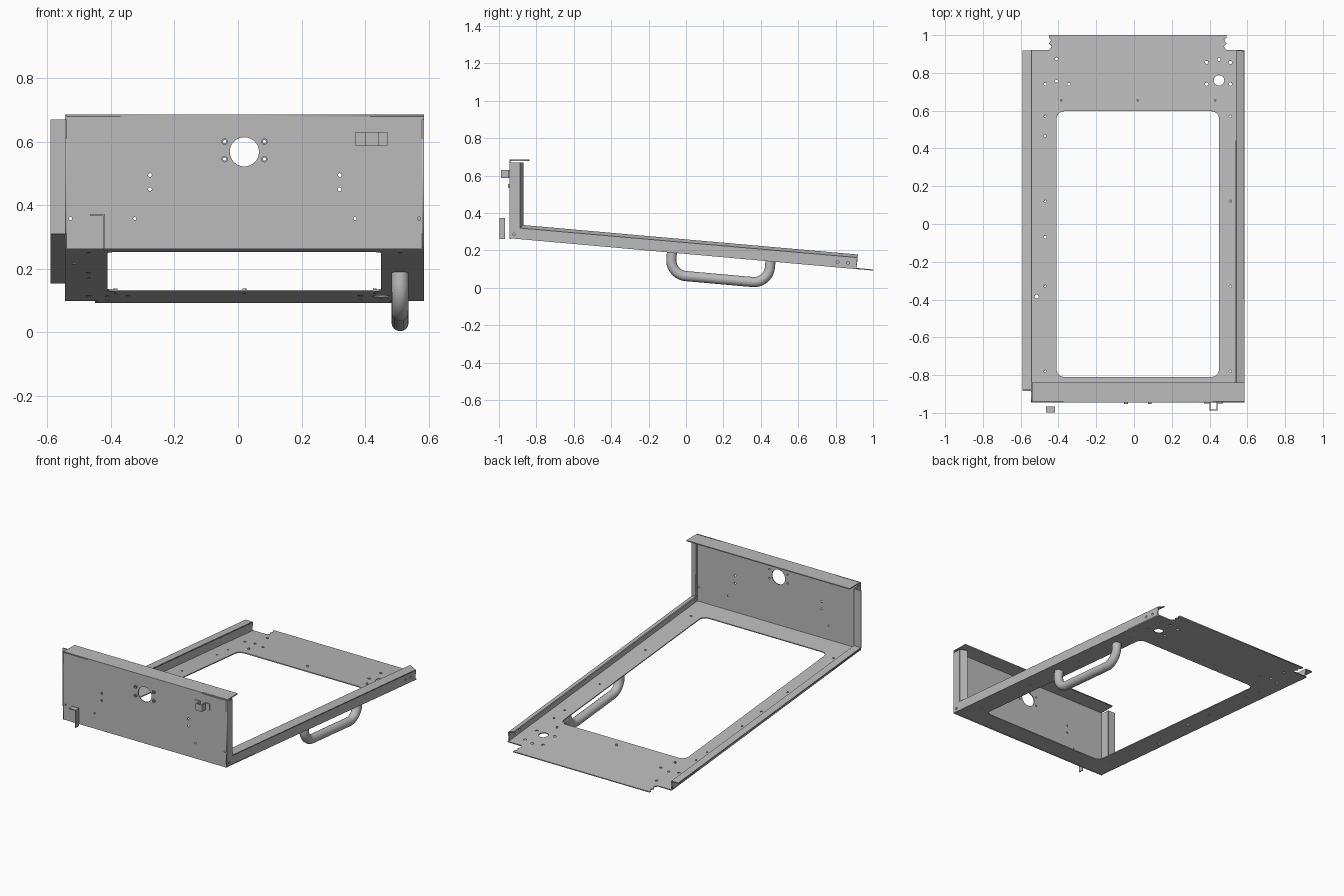
import bpy, bmesh
from math import sin, cos, pi, atan2
from mathutils import Matrix, Vector

cube = bpy.data.objects.get("Cube")
if cube:
    bpy.data.objects.remove(cube)

steel = bpy.data.materials.new("light grey steel")
steel.use_nodes = True
GREY = (0.5, 0.5, 0.5, 1)
steel.diffuse_color = GREY
steel.node_tree.nodes["Principled BSDF"].inputs["Base Color"].default_value = GREY

T = 0.006                     # sheet thickness
FRONT, LOW = -0.945, 0.265    # front bottom edge of the tilted floor
TILT = atan2(-0.165, 1.855)
FLOOR = Matrix.Translation((0, FRONT, LOW)) @ Matrix.Rotation(TILT, 4, 'X')
UPRIGHT = Matrix.Rotation(pi / 2, 4, 'X')


def add(name, mesh):
    mesh.materials.clear()
    mesh.materials.append(steel)
    ob = bpy.data.objects.new(name, mesh)
    bpy.context.collection.objects.link(ob)
    return ob


def circle(x, y, r, n=16):
    return [(x + r * cos(2 * pi * i / n), y + r * sin(2 * pi * i / n)) for i in range(n)]


def rounded(x0, y0, x1, y1, r, n=6):
    pts = []
    for k, (cx, cy) in enumerate([(x1 - r, y1 - r), (x0 + r, y1 - r), (x0 + r, y0 + r), (x1 - r, y0 + r)]):
        for i in range(n + 1):
            a = (k + i / n) * pi / 2
            pts.append((cx + r * cos(a), cy + r * sin(a)))
    return pts


def rect(x0, y0, x1, y1):
    return [(x0, y0), (x1, y0), (x1, y1), (x0, y1)]


def bake(name, curve, matrix):
    """Turn a curve into a plain mesh object placed by the matrix."""
    tmp = bpy.data.objects.new("tmp", curve)
    bpy.context.collection.objects.link(tmp)
    deps = bpy.context.evaluated_depsgraph_get()
    mesh = bpy.data.meshes.new_from_object(tmp.evaluated_get(deps))
    bpy.data.objects.remove(tmp)
    mesh.transform(matrix)
    return add(name, mesh)


def plate(name, loops, matrix, thick=T):
    """Flat sheet: first loop is the outline, the others are holes."""
    cu = bpy.data.curves.new(name, 'CURVE')
    cu.dimensions, cu.fill_mode, cu.extrude = '2D', 'BOTH', thick / 2
    for loop in loops:
        sp = cu.splines.new('POLY')
        sp.points.add(len(loop) - 1)
        for p, (x, y) in zip(sp.points, loop):
            p.co = (x, y, 0, 1)
        sp.use_cyclic_u = True
    return bake(name, cu, matrix)


def folded(name, path_a, path_b):
    """Bent sheet strip between two edge paths."""
    bm = bmesh.new()
    a = [bm.verts.new(p) for p in path_a]
    b = [bm.verts.new(p) for p in path_b]
    for i in range(len(a) - 1):
        bm.faces.new((a[i], a[i + 1], b[i + 1], b[i]))
    mesh = bpy.data.meshes.new(name)
    bm.to_mesh(mesh)
    bm.free()
    ob = add(name, mesh)
    mod = ob.modifiers.new("thickness", 'SOLIDIFY')
    mod.thickness, mod.offset, mod.use_even_offset = T, 0, True
    return ob


def side_plane(x):
    return Matrix(((0, 0, 1, x), (1, 0, 0, 0), (0, 1, 0, 0), (0, 0, 0, 1)))


def along(y):
    return (y - FRONT) * 1.004


# Floor frame with its back tab, window and fixing holes
half_tab = [(-0.45, 0.92), (-0.435, 0.94), (-0.45, 0.955), (-0.437, 0.975), (-0.45, 0.985), (-0.45, 1.0)]
right_tab = [(0.04 - x, y) for x, y in reversed(half_tab)]
outline = [(0.585, 0.92), (0.585, FRONT), (-0.545, FRONT), (-0.545, 0.92)] + half_tab + right_tab
holes = [(0.45, 0.76, 0.028), (-0.515, -0.385, 0.011)]
holes += [(x, y, 0.009) for x in (0.385, 0.51) for y in (0.74, 0.855)]
holes += [(0.45, 0.87, 0.009), (-0.41, 0.875, 0.008), (-0.41, 0.755, 0.008)]
holes += [(x, 0.74, 0.008) for x in (-0.47, -0.345)]
holes += [(x, y, 0.006) for x in (-0.47, 0.51) for y in (0.57, 0.465, 0.12, -0.33, -0.78)]
holes.append((-0.47, -0.07, 0.008))
loops = [outline, rounded(-0.41, -0.81, 0.45, 0.597, 0.04)] + [circle(*h) for h in holes]
plate("floor_frame", [[(x, along(y)) for x, y in l] for l in loops],
      FLOOR @ Matrix.Translation((0, 0, T / 2)))

# Studs behind the window
for i, x in enumerate((-0.385, 0.02, 0.43)):
    plate(f"floor_stud_{i + 1}", [circle(x, along(0.655), 0.006)],
          FLOOR @ Matrix.Translation((0, 0, 0.007)), 0.016)

# Front panel with round opening
bosses = [(x, z) for x in (-0.042, 0.083) for z in (0.545, 0.6)]
loops = [rect(-0.545, LOW - 0.003, 0.585, 0.685), circle(0.02, 0.568, 0.046, 32)]
loops += [circle(x, z, 0.005) for x, z in bosses]
loops += [circle(x, z, 0.006) for x in (-0.277, 0.32) for z in (0.45, 0.495)]
loops += [circle(x, 0.358, 0.005) for x in (-0.527, -0.325, 0.368, 0.57)]
plate("front_panel", loops, Matrix.Translation((0, FRONT + T / 2, 0)) @ UPRIGHT)
for i, (x, z) in enumerate(bosses):
    plate(f"panel_boss_{i + 1}", [circle(x, z, 0.01), circle(x, z, 0.005)],
          Matrix.Translation((0, FRONT - 0.002, 0)) @ UPRIGHT, 0.012)

# Folded top edge of the front panel
plate("panel_top_flange", [rect(-0.54, FRONT, 0.585, -0.838)], Matrix.Translation((0, 0, 0.682)))

# Side walls: panel return and floor rail in one sheet
wall_left = [(-0.88, 0.67), (-0.88, 0.313), (0.918, 0.156)]
wall_right = [(-0.89, 0.67), (-0.89, 0.317), (0.916, 0.159)]
lip_right = [(-0.872, 0.67), (-0.872, 0.333), (0.92, 0.175)]
base = [(0.91, 0.1), (FRONT, LOW), (FRONT, 0.67)]
plate("right_rail_wall", [wall_left + base], side_plane(-0.542))
rail_holes = [circle(y, z, 0.007) for y, z in ((0.81, 0.138), (0.865, 0.133), (-0.92, 0.285))]
plate("left_rail_wall", [wall_right + base] + rail_holes, side_plane(0.582))


def at(x, path):
    return [(x, y, z) for y, z in path]


# Flanges: one turned outward, the other inward and raised
folded("right_rail_flange", at(-0.542, wall_left), at(-0.59, wall_left))
folded("left_rail_flange", at(0.582, wall_right), at(0.54, lip_right))

# Hat-shaped bracket on the panel
hat = [(0.37, -0.948), (0.402, -0.948), (0.402, -0.985), (0.44, -0.985), (0.44, -0.948), (0.47, -0.948)]
folded("hat_bracket", [(x, y, 0.588) for x, y in hat], [(x, y, 0.63) for x, y in hat])

# Angle bracket in front of the panel
angle = [(-0.465, 0.37), (-0.421, 0.37), (-0.421, 0.262)]
folded("angle_bracket", [(x, -0.998, z) for x, z in angle], [(x, -0.967, z) for x, z in angle])

# Tubular handle under the floor
U0, U1, DEPTH, BEND = 0.873, 1.402, 0.118, 0.085
path = [(U0, 0)]
for cu, start in ((U0 + BEND, pi), (U1 - BEND, 1.5 * pi)):
    path += [(cu + BEND * cos(start + i * pi / 20), BEND - DEPTH + BEND * sin(start + i * pi / 20))
             for i in range(11)]
path.append((U1, 0))
tube = bpy.data.curves.new("handle", 'CURVE')
tube.dimensions, tube.bevel_depth, tube.bevel_resolution, tube.use_fill_caps = '3D', 0.027, 6, True
sp = tube.splines.new('POLY')
sp.points.add(len(path) - 1)
for p, (u, v) in zip(sp.points, path):
    p.co = (0.51, u, v, 1)
handle = bake("handle", tube, FLOOR)
bpy.context.view_layer.objects.active = handle
handle.select_set(True)
bpy.ops.object.shade_smooth_by_angle()
